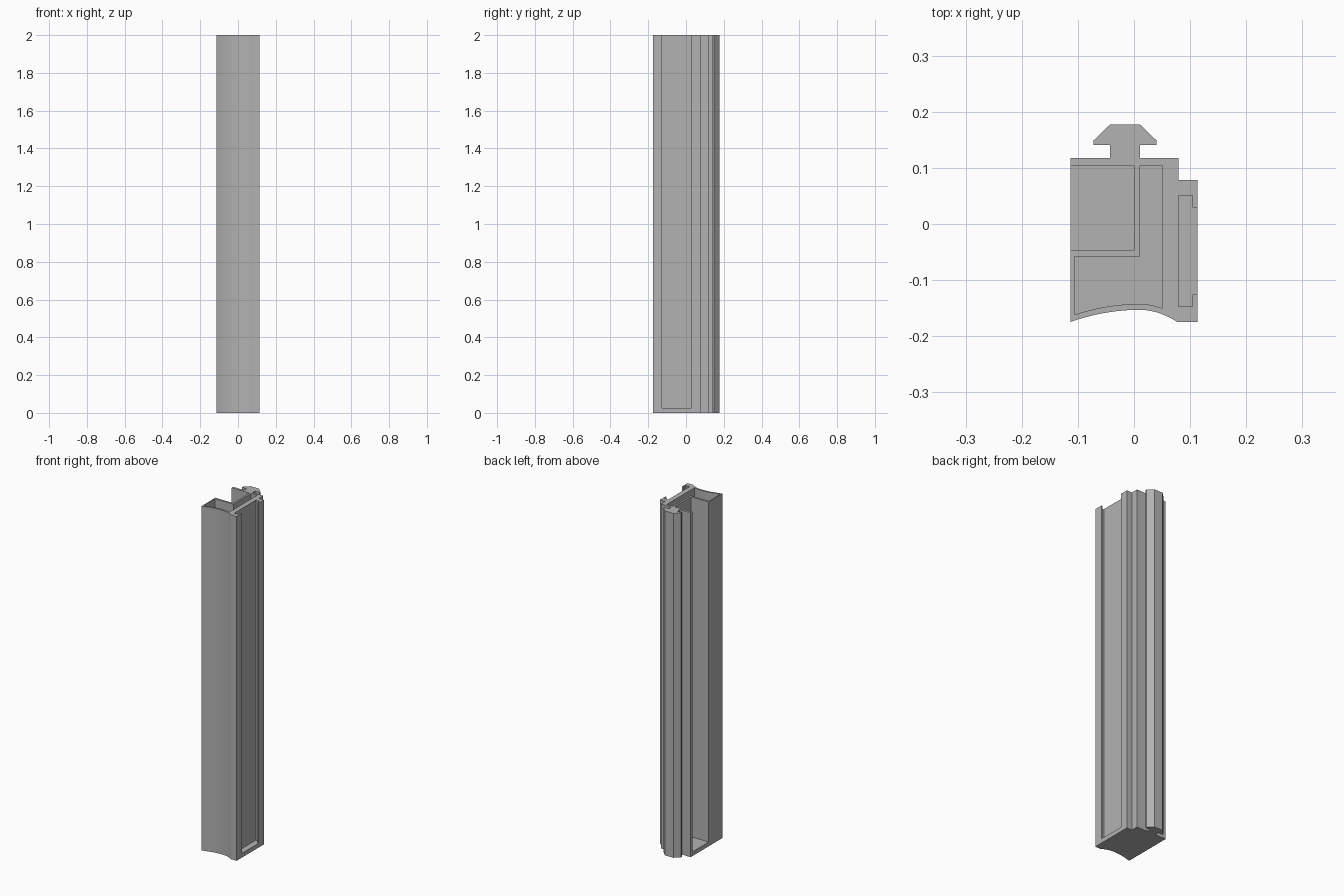
import bpy, bmesh

HEIGHT = 2.0
FLOOR = 0.025

if "Cube" in bpy.data.objects:
    bpy.data.objects.remove(bpy.data.objects["Cube"], do_unlink=True)

grey = bpy.data.materials.new("plain grey")
grey.use_nodes = True
grey.diffuse_color = (0.45, 0.45, 0.45, 1)
grey.node_tree.nodes["Principled BSDF"].inputs["Base Color"].default_value = grey.diffuse_color


def prism(name, outline, z0, z1):
    """Extrude a closed plan outline upwards."""
    bm = bmesh.new()
    face = bm.faces.new([bm.verts.new((x, y, z0)) for x, y in outline])
    out = bmesh.ops.extrude_face_region(bm, geom=[face])
    moved = [v for v in out["geom"] if isinstance(v, bmesh.types.BMVert)]
    bmesh.ops.translate(bm, verts=moved, vec=(0, 0, z1 - z0))
    bmesh.ops.recalc_face_normals(bm, faces=bm.faces)
    mesh = bpy.data.meshes.new(name)
    bm.to_mesh(mesh)
    bm.free()
    mesh.materials.append(grey)
    ob = bpy.data.objects.new(name, mesh)
    bpy.context.collection.objects.link(ob)
    return ob


def hollow_front(x0, x1, lift=0.0, steps=24):
    """Concave front curve, shallow on the right side and tighter on the left."""
    points = []
    for i in range(steps + 1):
        x = x0 + (x1 - x0) * i / steps
        reach = 0.123 if x < 0.01 else 0.067
        points.append((x, -0.153 + lift - 0.0215 * ((x - 0.01) / reach) ** 2))
    return points


# Full outline: curved front, stepped side and T-shaped rail at the back
outline = hollow_front(-0.113, 0.077) + [
    (0.113, -0.1745), (0.113, 0.078), (0.079, 0.078), (0.079, 0.118),
    (0.011, 0.118), (0.011, 0.141), (0.04, 0.141), (0.04, 0.149), (0.011, 0.177),
    (-0.043, 0.177), (-0.072, 0.149), (-0.072, 0.141), (-0.043, 0.141),
    (-0.043, 0.118), (-0.113, 0.118)]
body = prism("extruded_profile", outline, 0, HEIGHT)

# Cavities: L-shaped chamber, open side bay, and lipped slot
cavities = {
    "chamber_cutter": hollow_front(-0.106, 0.05, 0.0105) + [
        (0.05, 0.104), (0.011, 0.104), (0.011, -0.058), (-0.106, -0.058)],
    "bay_cutter": [(-0.2, -0.047), (0, -0.047), (0, 0.104), (-0.2, 0.104)],
    "slot_cutter": [
        (0.079, -0.147), (0.104, -0.147), (0.104, -0.126), (0.2, -0.126),
        (0.2, 0.029), (0.104, 0.029), (0.104, 0.051), (0.079, 0.051)],
}
bpy.context.view_layer.objects.active = body
body.select_set(True)
for name, plan in cavities.items():
    cutter = prism(name, plan, FLOOR, HEIGHT + 0.1)
    cutter.hide_render = True
    mod = body.modifiers.new(name, "BOOLEAN")
    mod.operation = "DIFFERENCE"
    mod.solver = "EXACT"
    mod.object = cutter
    bpy.ops.object.modifier_apply(modifier=mod.name)
    bpy.data.objects.remove(cutter, do_unlink=True)

bpy.ops.object.shade_smooth_by_angle(angle=0.4)
